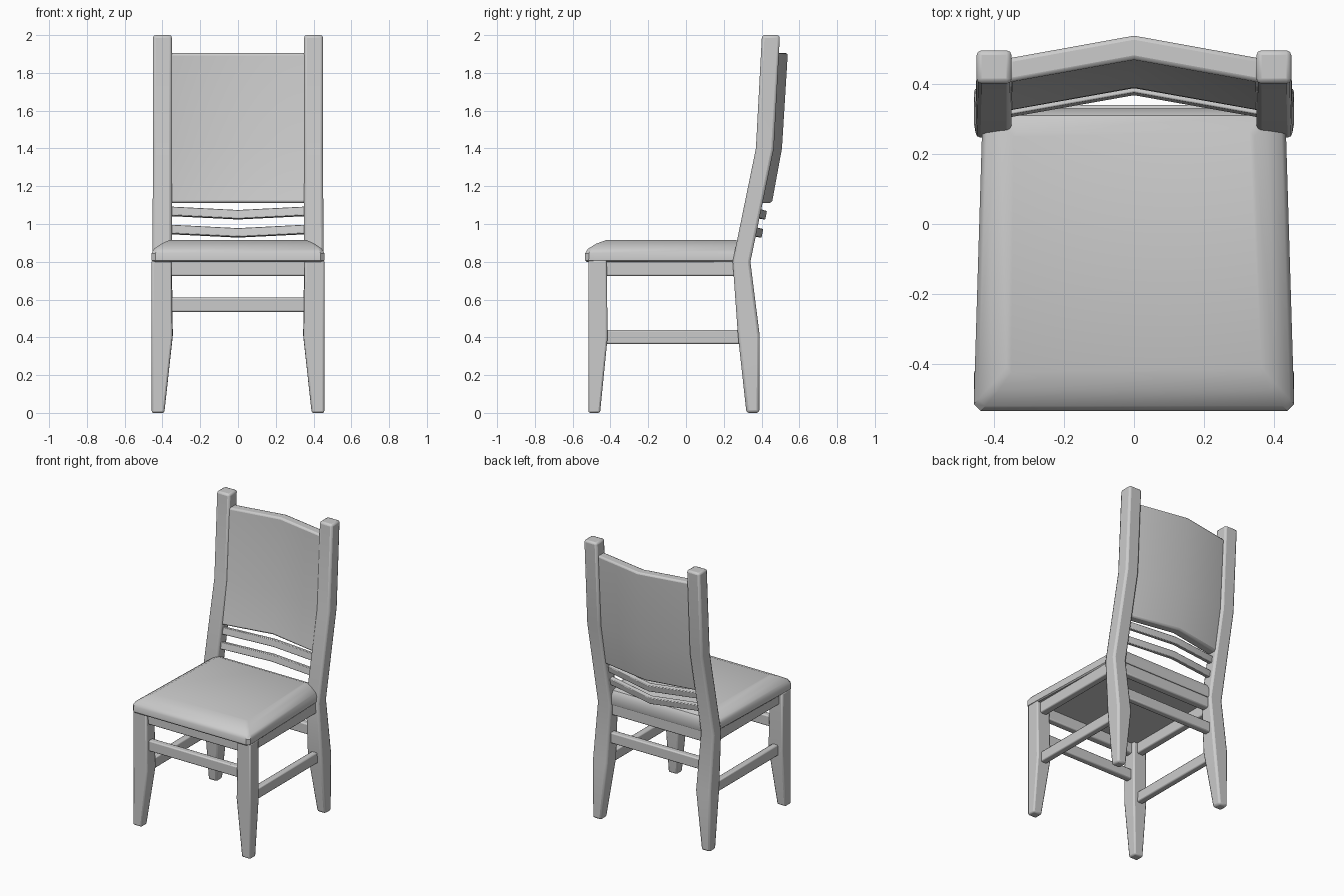
import bpy, math

if "Cube" in bpy.data.objects:
    bpy.data.objects.remove(bpy.data.objects["Cube"])


def loft(name, rings, bevel=0.01, mirror=False, segments=2):
    """Skin a stack of equal-length point rings and cap both ends."""
    n = len(rings[0])
    verts = [p for ring in rings for p in ring]
    faces = [(r * n + i, r * n + (i + 1) % n, (r + 1) * n + (i + 1) % n, (r + 1) * n + i)
             for r in range(len(rings) - 1) for i in range(n)]
    faces.append(tuple(reversed(range(n))))
    faces.append(tuple(range(len(verts) - n, len(verts))))
    me = bpy.data.meshes.new(name)
    me.from_pydata(verts, [], faces)
    ob = bpy.data.objects.new(name, me)
    bpy.context.collection.objects.link(ob)
    bpy.ops.object.select_all(action='DESELECT')
    ob.select_set(True)
    bpy.context.view_layer.objects.active = ob
    bpy.ops.object.shade_smooth_by_angle(angle=math.radians(35))
    if bevel:
        b = ob.modifiers.new("round_edges", 'BEVEL')
        b.width, b.segments = bevel, segments
        b.limit_method, b.angle_limit = 'ANGLE', math.radians(40)
    if mirror:
        ob.modifiers.new("other_side", 'MIRROR').use_mirror_merge = False
    return ob


def rect(x0, x1, y0, y1, z):
    return [(x0, y0, z), (x1, y0, z), (x1, y1, z), (x0, y1, z)]


def bar(name, x0, x1, y0, y1, z0, z1, mirror=False):
    return loft(name, [rect(x0, x1, y0, y1, z0), rect(x0, x1, y0, y1, z1)], 0.008, mirror)


# Tapered front legs
loft("front_leg", [rect(0.39, 0.457, -0.517, -0.455, 0),
                   rect(0.347, 0.457, -0.517, -0.415, 0.4),
                   rect(0.353, 0.457, -0.517, -0.42, 0.81)], mirror=True)

# Back legs running up into the leaning back posts
loft("back_post", [rect(0.39, 0.457, 0.32, 0.388, 0),
                   rect(0.345, 0.458, 0.275, 0.39, 0.41),
                   rect(0.35, 0.453, 0.247, 0.341, 0.8),
                   rect(0.35, 0.45, 0.37, 0.465, 1.4),
                   rect(0.35, 0.45, 0.402, 0.497, 2.0)], 0.014, mirror=True)


# Cushioned seat: stacked outlines, narrower towards the back, with cut corners
def seat_ring(front_x, back_x, front_y, back_y, z, c):
    half = [(front_x - c, front_y), (front_x, front_y + c),
            (back_x, back_y - c), (back_x - c, back_y)]
    return [(x, y, z) for x, y in half] + [(-x, y, z) for x, y in reversed(half)]


loft("seat", [seat_ring(0.450, 0.425, -0.527, 0.325, 0.800, 0.02),
              seat_ring(0.458, 0.433, -0.535, 0.330, 0.808, 0.02),
              seat_ring(0.458, 0.433, -0.534, 0.330, 0.845, 0.02),
              seat_ring(0.445, 0.420, -0.520, 0.328, 0.868, 0.02),
              seat_ring(0.405, 0.382, -0.475, 0.310, 0.896, 0.018),
              seat_ring(0.365, 0.345, -0.425, 0.265, 0.914, 0.015)], 0)

# Aprons below the seat
bar("front_apron", -0.37, 0.37, -0.495, -0.445, 0.725, 0.81)
bar("back_apron", -0.37, 0.37, 0.27, 0.32, 0.725, 0.81)
bar("side_apron", 0.38, 0.43, -0.44, 0.27, 0.725, 0.81, mirror=True)

# Stretchers between the legs
bar("front_stretcher", -0.365, 0.365, -0.49, -0.445, 0.535, 0.61)
bar("back_stretcher", -0.365, 0.365, 0.295, 0.34, 0.535, 0.61)
bar("side_stretcher", 0.38, 0.425, -0.43, 0.30, 0.365, 0.44, mirror=True)


# Back panel and slats: plan shape bent backwards at the middle
def bent_ring(front, back, depth=0.065, rise=0.0, w=0.36):
    (fy, fz), (by, bz) = front, back
    return [(-w, fy - depth, fz + rise), (0, fy, fz), (w, fy - depth, fz + rise),
            (w, by - depth, bz + rise), (0, by, bz), (-w, by - depth, bz + rise)]


loft("back_panel", [bent_ring((f, z), (b, z)) for z, f, b in
                    [(1.112, 0.388, 0.455), (1.4, 0.44, 0.508), (1.905, 0.47, 0.539)]], 0.012)

for name, cy, cz in [("lower_slat", 0.388, 0.953), ("upper_slat", 0.408, 1.049)]:
    t, h, s = 0.016, 0.023, 0.2      # half thickness, half height, lean
    loft(name, [bent_ring((cy - t + k * h * s, cz + k * h + t * s),
                          (cy + t + k * h * s, cz + k * h - t * s), 0.064, 0.018)
                for k in (-1, 1)], 0.004)
